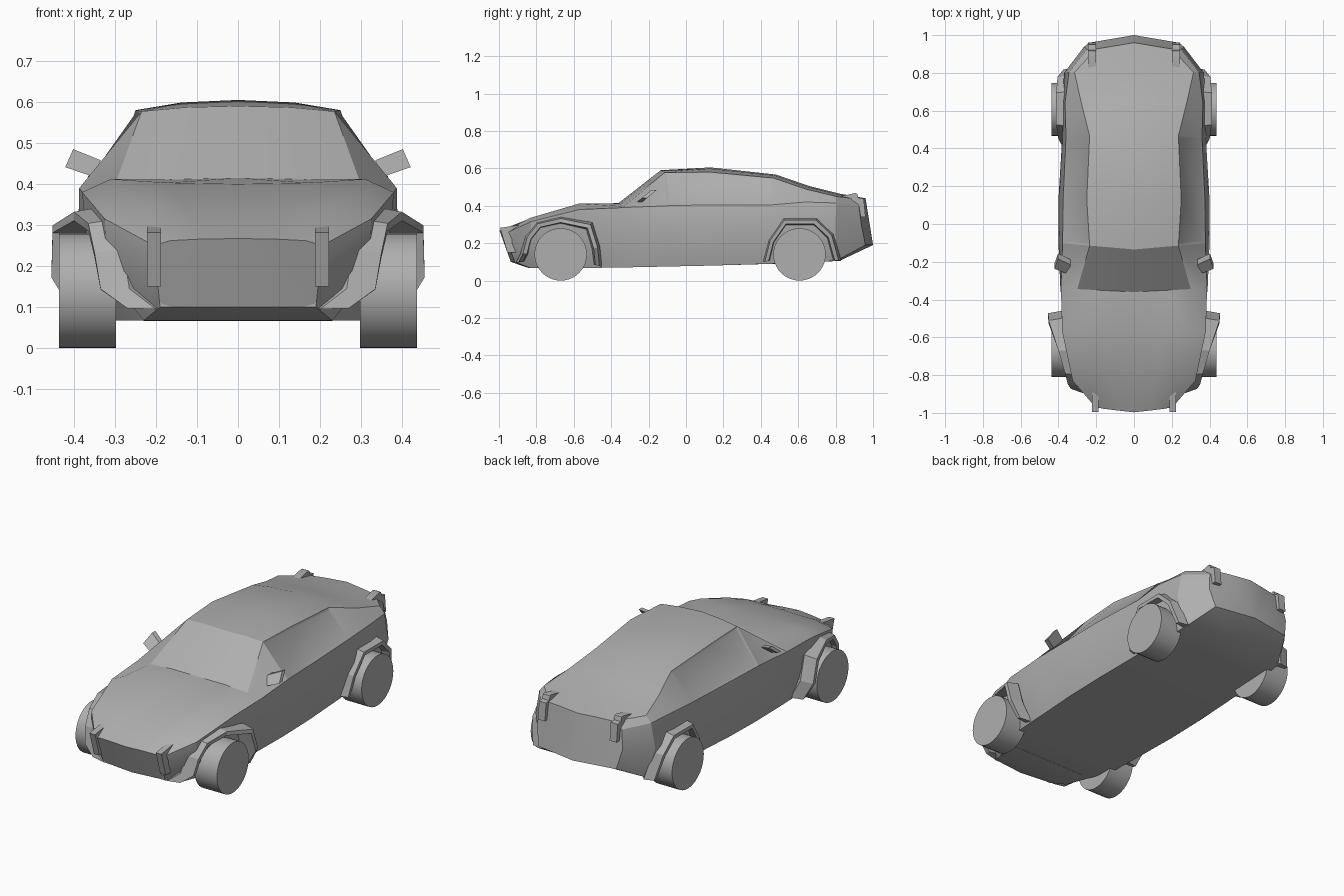
import bpy, bmesh, math
from mathutils import Vector

default_cube = bpy.data.objects.get("Cube")
if default_cube:
    bpy.data.objects.remove(default_cube, do_unlink=True)

GREY = (0.43, 0.43, 0.43, 1.0)
paint = bpy.data.materials.new("plain grey")
paint.use_nodes = True
paint.diffuse_color = GREY
paint.node_tree.nodes["Principled BSDF"].inputs["Base Color"].default_value = GREY


def finish(bm, name, angle=30):
    """Turn a bmesh into a shaded object, mirrored across the centre line."""
    bmesh.ops.recalc_face_normals(bm, faces=bm.faces)
    mesh = bpy.data.meshes.new(name)
    bm.to_mesh(mesh)
    bm.free()
    mesh.materials.append(paint)
    obj = bpy.data.objects.new(name, mesh)
    bpy.context.collection.objects.link(obj)
    mirror = obj.modifiers.new("mirror", 'MIRROR')
    mirror.use_clip = True
    mirror.merge_threshold = 0.0005
    bpy.ops.object.select_all(action='DESELECT')
    obj.select_set(True)
    bpy.context.view_layer.objects.active = obj
    bpy.ops.object.shade_smooth_by_angle(angle=math.radians(angle))


def loft(bm, rings, closed=False):
    """Skin a list of equal-length point rings; returns faces[segment][strip]."""
    rows = [[bm.verts.new(p) for p in ring] for ring in rings]
    count = len(rows[0])
    strips = count if closed else count - 1
    faces = []
    for a, b in zip(rows, rows[1:]):
        faces.append([bm.faces.new((a[j], a[(j + 1) % count], b[(j + 1) % count], b[j]))
                      for j in range(strips)])
    bm.faces.new(rows[0])
    bm.faces.new(rows[-1][::-1])
    return faces


def prism(name, outline, low, high):
    """Extrude a flat side-on outline across the car."""
    bm = bmesh.new()
    loft(bm, [[(x, y, z) for y, z in outline] for x in (low, high)], closed=True)
    finish(bm, name)


# Body sections from nose to tail:
# y, rake, bow, floor z, floor x, flank (x, z), shoulder (x, z), roof edge (x, z), centre z
SECTIONS = [
    (-.975, .06, -.022, .1, .19, .2, .2, .205, .25, .165, .262, .267),
    (-.83, 0, -.01, .067, .23, .32, .18, .325, .315, .215, .335, .33),
    (-.57, 0, 0, .067, .33, .365, .22, .38, .38, .31, .412, .4),
    (-.34, 0, -.02, .07, .34, .39, .26, .387, .39, .3, .398, .415),
    (-.1, 0, -.035, .075, .35, .4, .27, .378, .4, .235, .577, .59),
    (.13, 0, 0, .08, .35, .4, .27, .375, .405, .25, .58, .605),
    (.46, 0, .02, .09, .34, .38, .27, .36, .405, .235, .548, .567),
    (.64, 0, .02, .098, .33, .38, .28, .365, .42, .28, .488, .505),
    (.8, 0, .02, .105, .32, .37, .28, .345, .415, .315, .45, .465),
    (.915, .04, .045, .19, .24, .265, .3, .25, .4, .2, .435, .44),
]


def half_ring(y, rake, bow, zb, xb, xm, zm, xs, zs, xr, zr, zc):
    points = [(0, zb), (xb, zb), (xm, zm), (xs, zs), (xr, zr),
              (xr * .55, zr + (zc - zr) * .75), (0, zc)]
    width = max(xm, xs)
    return [Vector((x, y + rake * (zc - z) / (zc - zb) + bow * (1 - x / width), z))
            for x, z in points]


body = bmesh.new()
skin = loft(body, [half_ring(*section) for section in SECTIONS])
bmesh.ops.recalc_face_normals(body, faces=body.faces)

# Recessed side glass
SIDE = 3
bmesh.ops.inset_region(body, faces=[skin[4][SIDE], skin[5][SIDE]],
                       thickness=0.014, depth=-0.005, use_even_offset=True)
finish(body, "body", angle=28)


# Wheels
def wheels(name, y):
    radius, steps = .14, 40
    ring = [(y + radius * math.cos(math.tau * i / steps),
             radius + radius * math.sin(math.tau * i / steps)) for i in range(steps)]
    prism(name, ring, .298, .437)


FRONT_AXLE, REAR_AXLE = -.67, .607
wheels("front_wheels", FRONT_AXLE)
wheels("rear_wheels", REAR_AXLE)


# Faceted wheel arches: a wedge section swept around each wheel
def arches(name, axle, path, spread, depth):
    rings = []
    for y, z, x in path:
        def at(scale, px):
            return (px, axle + (y - axle) * scale, .13 + (z - .13) * scale)
        rings.append([at(1, x - spread), at(.94, x), at(.84, x), at(.78, x - depth)])
    bm = bmesh.new()
    loft(bm, rings, closed=True)
    finish(bm, name, angle=10)


arches("front_arches", FRONT_AXLE, [
    (-.91, .095, .27), (-.885, .145, .335), (-.86, .24, .35), (-.8, .315, .365),
    (-.67, .345, .4), (-.5, .31, .452), (-.46, .18, .455), (-.45, .075, .4)], .07, .13)
arches("rear_arches", REAR_AXLE, [
    (.41, .1, .385), (.44, .22, .4), (.52, .335, .412), (.7, .335, .412),
    (.79, .25, .405), (.83, .105, .375)], .055, .1)

# Headlight blocks at the nose corners, swept back into the fenders
prism("headlights", [(-.994, .282), (-.955, .15), (-.89, .15), (-.87, .3)], .188, .222)

# Tail light blocks rising into small fins
prism("tail_lights", [(.8, .445), (.905, .468), (.915, .465), (.922, .442),
                      (.95, .438), (.96, .34), (.9, .34)], .2, .243)

# Front splitter under the nose
splitter = bmesh.new()
loft(splitter, [[(0, y, z), (x, y, z), (x, y, z + .04), (0, y, z + .04)]
                for y, x, z in ((-.92, .19, .1), (-.82, .23, .066), (-.7, .23, .066))])
finish(splitter, "front_splitter")

# Door mirrors: upswept slabs leaning back
mirrors = bmesh.new()
SLAB = [(.335, .458), (.402, .485), (.421, .441), (.345, .415)]
loft(mirrors, [[(x, y + (z - .45) * 1.2, z) for x, z in SLAB] for y in (-.226, -.198)],
     closed=True)
finish(mirrors, "door_mirrors")
